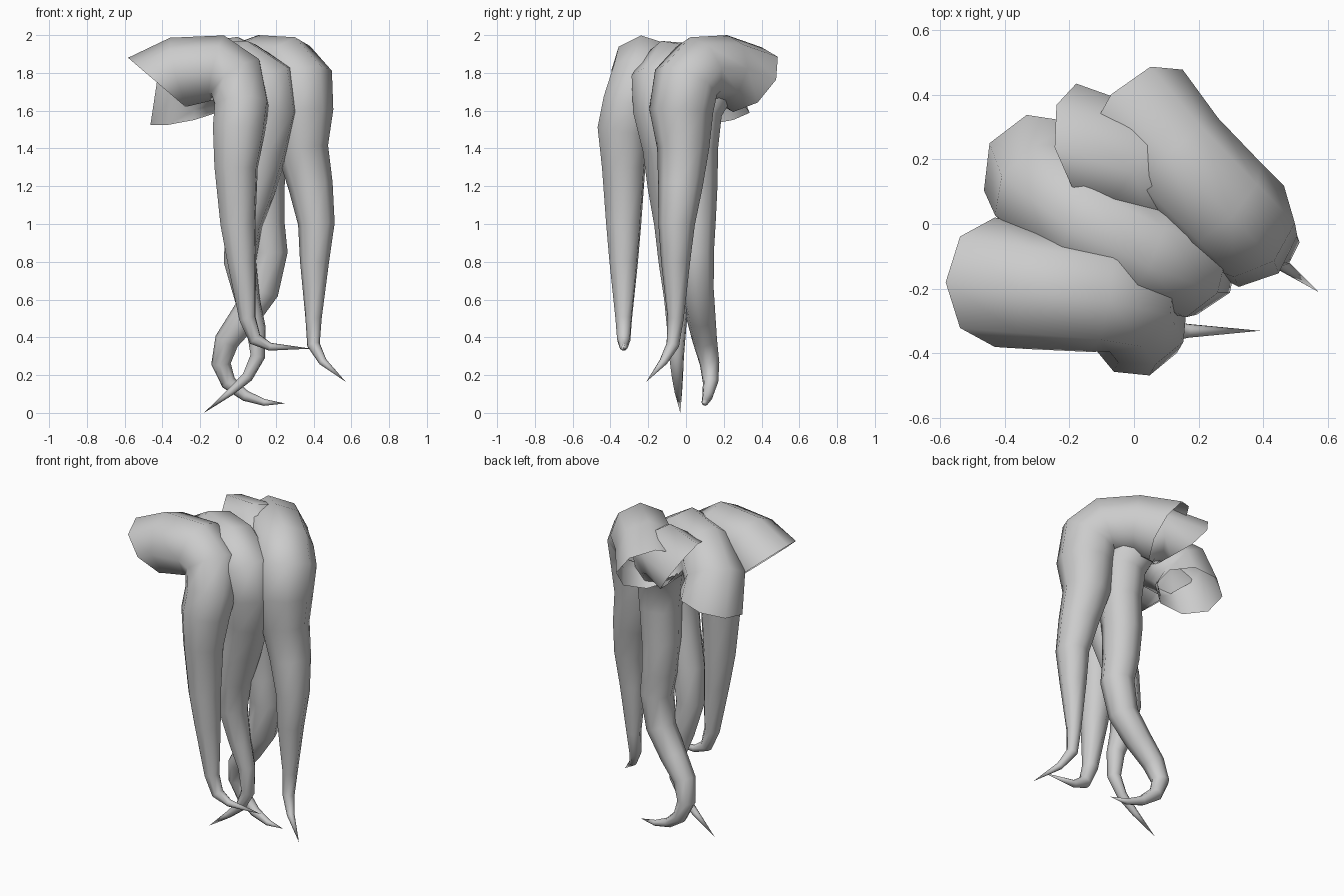
import bpy, bmesh, math
from mathutils import Vector

SIDES = 8

def tentacle(name, start_dir, path, phase=0.0):
    """Open-rooted tapering tube; path rows are x, y, z, radius, last row is the tip."""
    pts = [Vector(p[:3]) for p in path]
    bm = bmesh.new()
    rings = []
    up = Vector((0, 0, 1))
    prev = None
    for i in range(len(pts) - 1):
        if i == 0:
            t = Vector(start_dir).normalized()
        else:
            t = ((pts[i] - pts[i - 1]).normalized() + (pts[i + 1] - pts[i]).normalized()).normalized()
        # carry the ring frame along the path without twist
        if prev is not None:
            up = prev.rotation_difference(t) @ up
        up = (up - t * up.dot(t)).normalized()
        side = t.cross(up)
        prev = t
        r = path[i][3]
        rings.append([bm.verts.new(pts[i] + r * (up * math.cos(a) + side * math.sin(a)))
                      for a in (phase + 2 * math.pi * k / SIDES for k in range(SIDES))])
    for a, b in zip(rings, rings[1:]):
        for k in range(SIDES):
            n = (k + 1) % SIDES
            bm.faces.new((a[k], a[n], b[n], b[k]))
    tip = bm.verts.new(pts[-1])
    for k in range(SIDES):
        bm.faces.new((rings[-1][k], rings[-1][(k + 1) % SIDES], tip))
    for f in bm.faces:
        f.smooth = True
    bm.normal_update()
    mesh = bpy.data.meshes.new(name)
    bm.to_mesh(mesh)
    bm.free()
    ob = bpy.data.objects.new(name, mesh)
    bpy.context.collection.objects.link(ob)
    return ob

# front tentacle, root opening to the left
tentacle("front_tentacle", (0.65, 0, 0.76), [
    (-.43, -.18, 1.75, .20), (-.31, -.20, 1.805, .188), (-.11, -.22, 1.825, .178),
    (-.01, -.24, 1.765, .168), (.02, -.30, 1.63, .15), (.005, -.33, 1.5, .145),
    (-.01, -.33, 1.3, .12), (0, -.33, 1.0, .097), (.02, -.33, .8, .079),
    (.05, -.33, .5, .046), (.09, -.33, .39, .037), (.17, -.33, .35, .022),
    (.39, -.33, .34, 0)])

# right tentacle, root opening to the back
tentacle("right_tentacle", (.62, -.56, .55), [
    (.013, .325, 1.764, .205), (.13, .20, 1.82, .182), (.265, .065, 1.82, .178),
    (.33, 0, 1.75, .178), (.335, -.025, 1.6, .17), (.34, -.015, 1.4, .138),
    (.385, -.03, 1.2, .118), (.415, -.05, 1.0, .097), (.405, -.055, .8, .077),
    (.40, -.055, .5, .043), (.40, -.07, .36, .034), (.45, -.12, .27, .022),
    (.57, -.21, .165, 0)])

# middle tentacle, root opening downwards at the back left
tentacle("middle_tentacle", (-.2, -.15, .95), [
    (-.28, .15, 1.57, .195), (-.27, .10, 1.71, .18), (-.14, 0, 1.80, .17),
    (.03, -.08, 1.81, .168), (.145, -.125, 1.74, .17), (.165, -.125, 1.6, .158),
    (.135, -.10, 1.4, .132), (.09, -.09, 1.2, .115), (.03, -.07, 1.0, .1),
    (.01, -.06, .8, .087), (.05, -.05, .6, .067), (.095, -.05, .45, .052),
    (.105, -.05, .3, .04), (.05, -.045, .19, .03), (-.04, -.04, .11, .02),
    (-.18, -.03, 0, 0)], phase=0.4)

# back tentacle, root opening to the back left, lower half swinging left
tentacle("back_tentacle", (.8, .15, .55), [
    (-.145, .255, 1.805, .182), (-.01, .20, 1.825, .17), (.09, .12, 1.765, .162),
    (.135, .05, 1.6, .142), (.14, .045, 1.4, .125), (.13, .05, 1.2, .117),
    (.14, .05, 1.0, .107), (.165, .05, .85, .098), (.13, .06, .65, .087),
    (.03, .08, .5, .077), (-.06, .10, .38, .065), (-.09, .125, .26, .052),
    (-.05, .13, .16, .041), (.04, .115, .09, .029), (.14, .10, .055, .018),
    (.25, .09, .05, 0)])
